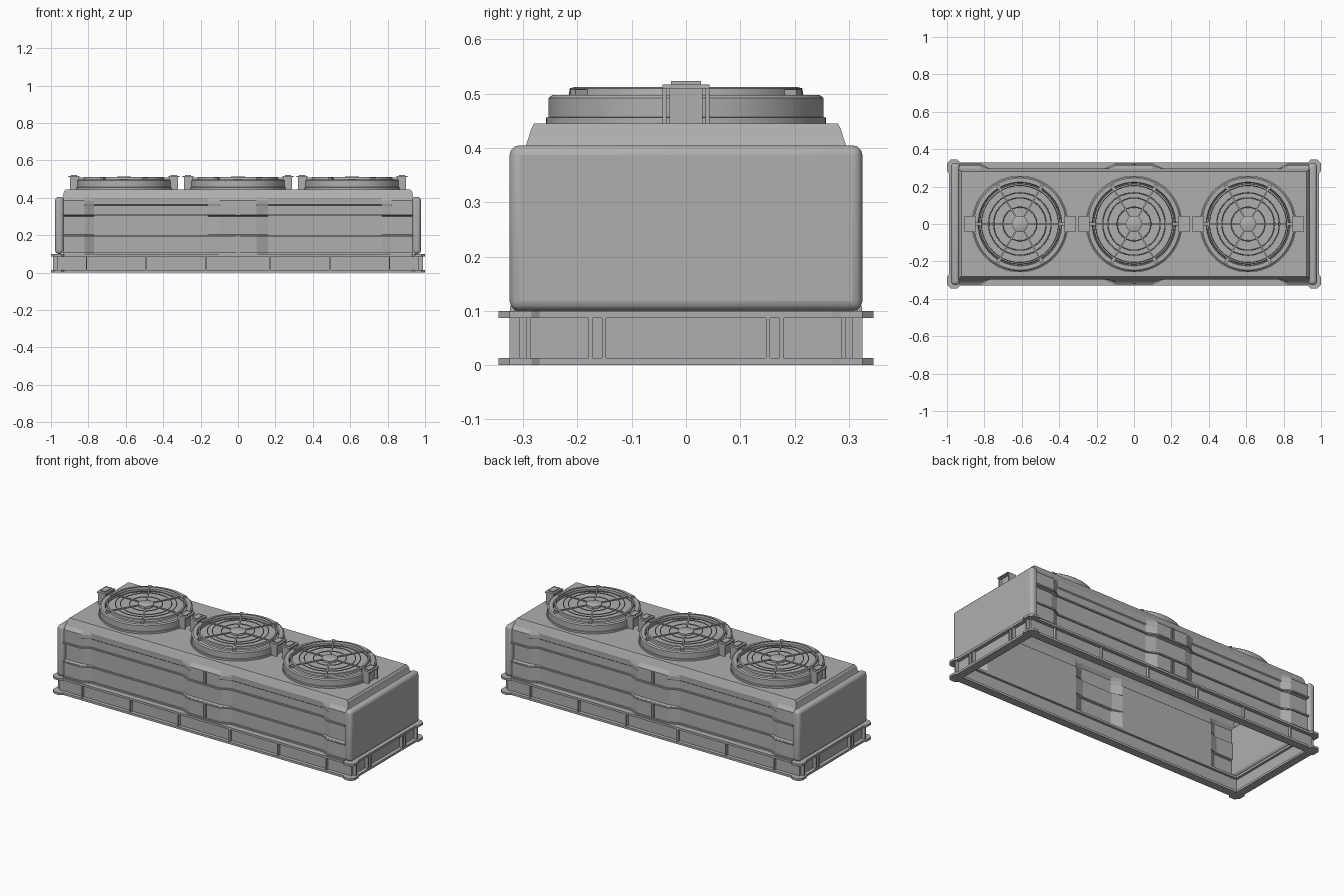
import bpy, bmesh, math
from mathutils import Matrix

if "Cube" in bpy.data.objects:
    bpy.data.objects.remove(bpy.data.objects["Cube"])

# mid grey paint shared by all parts
paint = bpy.data.materials.new("grey_paint")
paint.diffuse_color = (0.43, 0.43, 0.43, 1)
paint.use_nodes = True
paint.node_tree.nodes["Principled BSDF"].inputs["Base Color"].default_value = paint.diffuse_color


def finish(name, bm, bevel=0.0, segs=2, angle=20):
    bmesh.ops.recalc_face_normals(bm, faces=bm.faces)
    me = bpy.data.meshes.new(name)
    bm.to_mesh(me)
    bm.free()
    me.materials.append(paint)
    ob = bpy.data.objects.new(name, me)
    bpy.context.collection.objects.link(ob)
    if bevel:
        m = ob.modifiers.new("bevel", 'BEVEL')
        m.width, m.segments, m.limit_method = bevel, segs, 'ANGLE'
    # smooth shading with sharp creases
    bpy.ops.object.select_all(action='DESELECT')
    ob.select_set(True)
    bpy.context.view_layer.objects.active = ob
    bpy.ops.object.shade_smooth_by_angle(angle=math.radians(angle))
    return ob


def add_box(bm, x0, x1, y0, y1, z0, z1, rot=None):
    m = Matrix.Translation(((x0 + x1) / 2, (y0 + y1) / 2, (z0 + z1) / 2)) @ \
        Matrix.Diagonal((abs(x1 - x0), abs(y1 - y0), z1 - z0, 1))
    bmesh.ops.create_cube(bm, size=1, matrix=rot @ m if rot else m)


def add_plate(bm, outer, z0, z1, inner=None):
    # flat outline, optionally with a hole, extruded upward
    edges = []
    for loop in [outer] + ([inner] if inner else []):
        vs = [bm.verts.new((x, y, z0)) for x, y in loop]
        edges += [bm.edges.new((vs[i], vs[i - 1])) for i in range(len(vs))]
    faces = [g for g in bmesh.ops.triangle_fill(bm, edges=edges, use_beauty=True)["geom"]
             if isinstance(g, bmesh.types.BMFace)]
    ext = bmesh.ops.extrude_face_region(bm, geom=faces, use_keep_orig=True)
    for v in ext["geom"]:
        if isinstance(v, bmesh.types.BMVert):
            v.co.z = z1


def add_lathe(bm, prof, cx, n=48, closed=False):
    rings = []
    for r, z in prof:
        rings.append([bm.verts.new((cx + r * math.cos(a * math.tau / n), r * math.sin(a * math.tau / n), z))
                      for a in range(n)] if r > 0 else [bm.verts.new((cx, 0, z))] * n)
    pairs = list(zip(rings, rings[1:])) + ([(rings[-1], rings[0])] if closed else [])
    for a, b in pairs:
        for i in range(n):
            j = (i + 1) % n
            bm.faces.new(list(dict.fromkeys((a[i], a[j], b[j], b[i]))))


def rect(x, y):
    return [(-x, -y), (x, -y), (x, y), (-x, y)]


# skid frame: two flanges with chamfered corner plates, and a web between
corner = [(0.99, 0.27), (1.0, 0.285), (1.0, 0.325), (0.98, 0.345), (0.945, 0.345), (0.93, 0.33)]
outline = corner + [(-x, y) for x, y in reversed(corner)]
outline += [(-x, -y) for x, y in outline]
bm = bmesh.new()
for z0, z1 in ((0, 0.013), (0.087, 0.1)):
    add_plate(bm, outline, z0, z1, rect(0.942, 0.282))
finish("skid_flanges", bm)
bm = bmesh.new()
add_plate(bm, rect(0.968, 0.308), 0.013, 0.087, rect(0.956, 0.296))
finish("skid_web", bm)

# skid stiffeners
bm = bmesh.new()
for s in (-1, 1):
    for x in (-0.81, -0.49, -0.17, 0.17, 0.49, 0.81):
        add_box(bm, x - 0.004, x + 0.004, s * 0.308, s * 0.325, 0.013, 0.087)
    for y in (-0.29, -0.176, -0.151, 0.151, 0.176, 0.29):
        add_box(bm, s * 0.968, s * 0.989, y - 0.004, y + 0.004, 0.013, 0.087)
finish("skid_stiffeners", bm)

# rounded end caps
for s, side in ((-1, "left"), (1, "right")):
    bm = bmesh.new()
    add_box(bm, s * 0.932, s * 0.978, -0.325, 0.325, 0.1, 0.405)
    finish(side + "_end_cap", bm, 0.018, 3, 35)

# long walls: plan contour with outward columns, shallower in the middle band
half = [(0.0, 1), (0.1, 1), (0.16, 0), (0.77, 0), (0.82, 1), (0.935, 1)]
contour = [(-x, d) for x, d in reversed(half[1:])] + half
levels = [(0.1, 0.286, 0.028), (0.2, 0.286, 0.028), (0.204, 0.286, 0.014), (0.301, 0.286, 0.014),
          (0.305, 0.286, 0.028), (0.36, 0.286, 0.028), (0.365, 0.292, 0.022),
          (0.385, 0.292, 0.022), (0.405, 0.294, 0.004)]
for s, side in ((-1, "front"), (1, "back")):
    bm = bmesh.new()
    grid = [[bm.verts.new((x, s * (y + d * k), z)) for x, d in contour] for z, y, k in levels]
    for a, b in zip(grid, grid[1:]):
        for i in range(len(a) - 1):
            bm.faces.new((a[i], a[i + 1], b[i + 1], b[i]))
    finish(side + "_wall", bm, angle=8)
    # horizontal rails following the contour
    bm = bmesh.new()
    for z, k in ((0.1, 0.028), (0.192, 0.028), (0.305, 0.028)):
        pts = [(x, s * (0.296 + d * k)) for x, d in contour]
        pts += [(x, s * (0.287 + d * k)) for x, d in reversed(contour)]
        add_plate(bm, pts, z, z + 0.008)
    # centre joint strips above and below the middle band
    for x in (-0.007, 0.007):
        for z0, z1 in ((0.108, 0.192), (0.313, 0.385)):
            add_box(bm, x - 0.003, x + 0.003, s * 0.3145, s * 0.32, z0, z1)
    finish(side + "_rails", bm, angle=8)

# top cover with sloped sides
bm = bmesh.new()
loops = [[bm.verts.new((x, y, z)) for x, y in rect(a, b)]
         for a, b, z in ((0.94, 0.297, 0.4), (0.936, 0.294, 0.407), (0.93, 0.285, 0.435), (0.922, 0.28, 0.445))]
for a, b in zip(loops, loops[1:]):
    for i in range(4):
        bm.faces.new((a[i - 1], a[i], b[i], b[i - 1]))
bm.faces.new(loops[-1])
finish("top_cover", bm)

# three fans
for cx, tag in ((-0.61, "left"), (0, "middle"), (0.61, "right")):
    bm = bmesh.new()
    add_lathe(bm, [(0.258, 0.445), (0.258, 0.456), (0.253, 0.457), (0.253, 0.492), (0.246, 0.498),
                   (0.224, 0.498), (0.22, 0.492), (0.22, 0.475), (0, 0.475)], cx, 64)
    finish(tag + "_fan_shroud", bm)

    # wire grille: concentric rings, hub and six spokes with end tabs
    bm = bmesh.new()
    add_lathe(bm, [(0.216, 0.498), (0.214, 0.51), (0.206, 0.512), (0.204, 0.498)], cx, 64, True)
    for r in (0.167, 0.14, 0.09):
        add_lathe(bm, [(r + 0.003 * math.cos(t * math.tau / 6), 0.506 + 0.003 * math.sin(t * math.tau / 6))
                       for t in range(6)], cx, 48, True)
    add_lathe(bm, [(0.043, 0.495), (0.043, 0.509), (0.036, 0.513), (0, 0.513)], cx, 32)
    for k in range(6):
        rot = Matrix.Translation((cx, 0, 0)) @ Matrix.Rotation(k * math.pi / 3, 4, 'Z')
        add_box(bm, 0.04, 0.235, -0.004, 0.004, 0.502, 0.509, rot)
        add_box(bm, 0.212, 0.24, -0.009, 0.009, 0.497, 0.508, rot)
    finish(tag + "_fan_grille", bm, angle=35)

    # clamp brackets on both sides
    bm = bmesh.new()
    for a in (0, math.pi):
        rot = Matrix.Translation((cx, 0, 0)) @ Matrix.Rotation(a, 4, 'Z')
        add_box(bm, 0.252, 0.275, -0.03, 0.03, 0.445, 0.512, rot)
        for s in (-1, 1):
            add_box(bm, 0.24, 0.288, s * 0.036, s * 0.043, 0.445, 0.512, rot)
        add_box(bm, 0.238, 0.296, -0.043, 0.043, 0.51, 0.517, rot)
        add_box(bm, 0.25, 0.284, -0.028, 0.028, 0.517, 0.523, rot)
    finish(tag + "_fan_clamps", bm)
